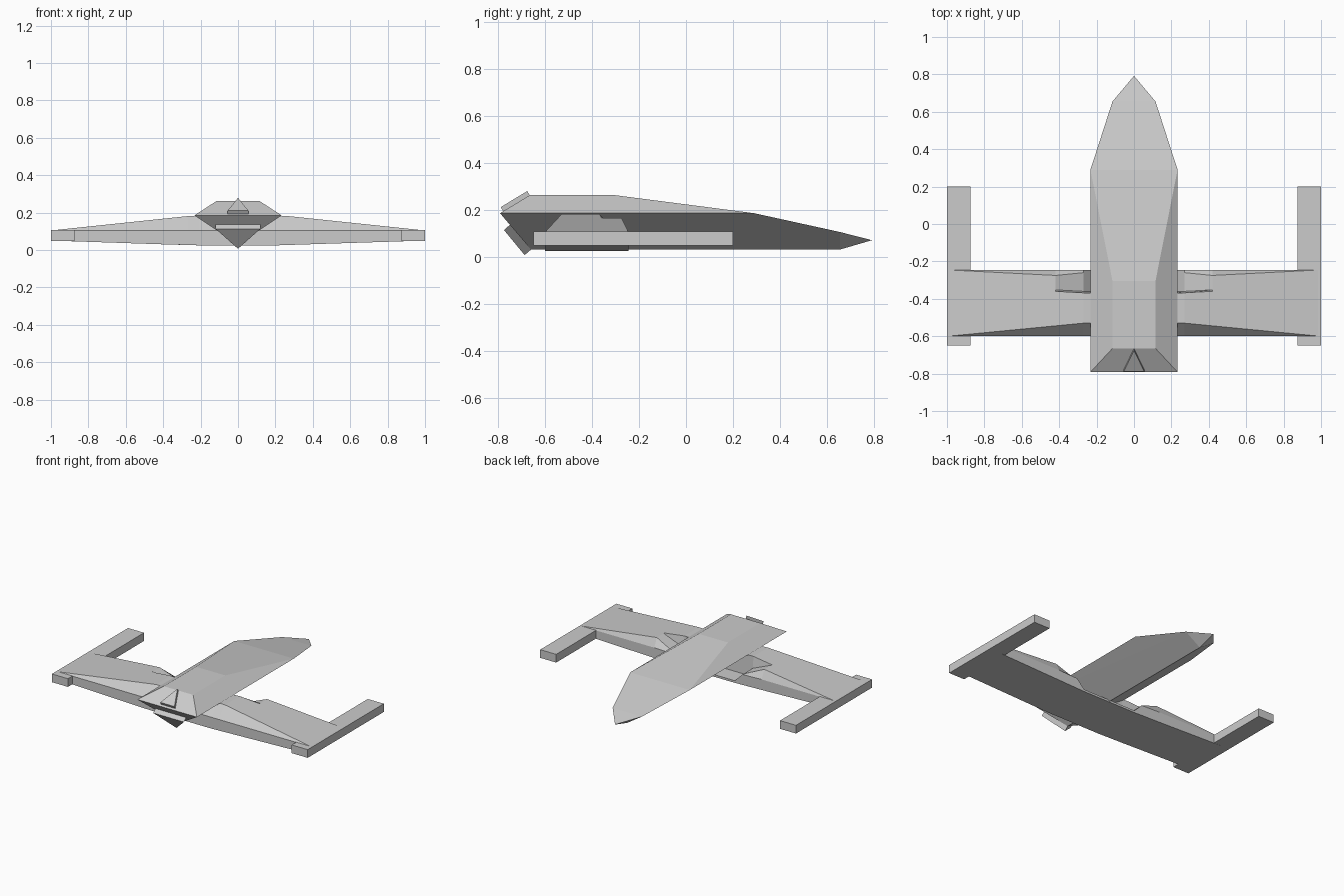
import bpy, bmesh, math
from mathutils import Vector

if "Cube" in bpy.data.objects:
    bpy.data.objects.remove(bpy.data.objects["Cube"])


def finish(name, bm):
    bmesh.ops.remove_doubles(bm, verts=bm.verts, dist=0.0005)
    bmesh.ops.dissolve_limit(bm, angle_limit=math.radians(0.5),
                             verts=bm.verts, edges=bm.edges)
    bmesh.ops.recalc_face_normals(bm, faces=bm.faces)
    me = bpy.data.meshes.new(name)
    bm.to_mesh(me)
    bm.free()
    ob = bpy.data.objects.new(name, me)
    bpy.context.collection.objects.link(ob)
    return ob


def convex(name, pts):
    bm = bmesh.new()
    for p in pts:
        bm.verts.new(p)
    bmesh.ops.convex_hull(bm, input=bm.verts)
    return finish(name, bm)


def both(points):
    return [(s * x, y, z) for x, y, z in points for s in (1, -1) if x or s == 1]


# Faceted fuselage: canopy, deck rim, pointed nose and V keel
convex("fuselage", both([
    (0.233, -0.792, 0.185), (0.115, -0.665, 0.262), (0.115, -0.305, 0.262),
    (0.233, 0.03, 0.185), (0.233, 0.29, 0.185), (0.115, 0.655, 0.105),
    (0, 0.792, 0.07), (0, 0.655, 0.03), (0, -0.66, 0.03)]))


# Raised triangular plates on the end faces
def plate(name, tri, normal, depth):
    n = Vector(normal).normalized() * depth
    tri = both(tri)
    convex(name, tri + [tuple(Vector(p) + n) for p in tri])


plate("upper_plate", [(0.055, -0.778, 0.192), (0, -0.665, 0.26)],
      (0, -0.075, 0.13), 0.022)
plate("lower_plate", [(0.12, -0.748, 0.137), (0, -0.66, 0.03)],
      (0, -0.15, -0.13), 0.036)


# Wing cross-section at x: bevelled front, rear notch beside the fuselage
def section(x, bottom, top, front_y, notch_y, floor, rear_y):
    mid = 0.105
    return [(x, y, z) for y, z in (
        (-0.60, bottom), (-0.60, mid), (front_y, top), (notch_y, top),
        (notch_y + 0.008, floor), (rear_y, floor),
        (-0.245, min(floor, mid)), (-0.245, bottom))]


half = [
    section(0.21, 0.025, 0.18, -0.527, -0.37, 0.04, -0.26),
    section(0.27, 0.027, 0.181, -0.53, -0.368, 0.10, -0.26),
    section(0.42, 0.031, 0.165, -0.545, -0.36, 0.165, -0.275),
    section(0.985, 0.05, 0.106, -0.599, -0.30, 0.106, -0.246)]
bm = bmesh.new()
stations = [[(-x, y, z) for x, y, z in s] for s in reversed(half)] + half
rings = [[bm.verts.new(p) for p in s] for s in stations]
for a, b in zip(rings, rings[1:]):
    for i in range(8):
        j = (i + 1) % 8
        bm.faces.new((a[i], a[j], b[j], b[i]))
bm.faces.new(rings[0])
bm.faces.new(rings[-1])
finish("wing", bm)

# Long wing-tip booms
for side, s in (("right", 1), ("left", -1)):
    convex(side + "_tip_boom", [(s * x, y, z) for x in (0.875, 1.0)
                                for y in (-0.65, 0.2) for z in (0.048, 0.106)])
